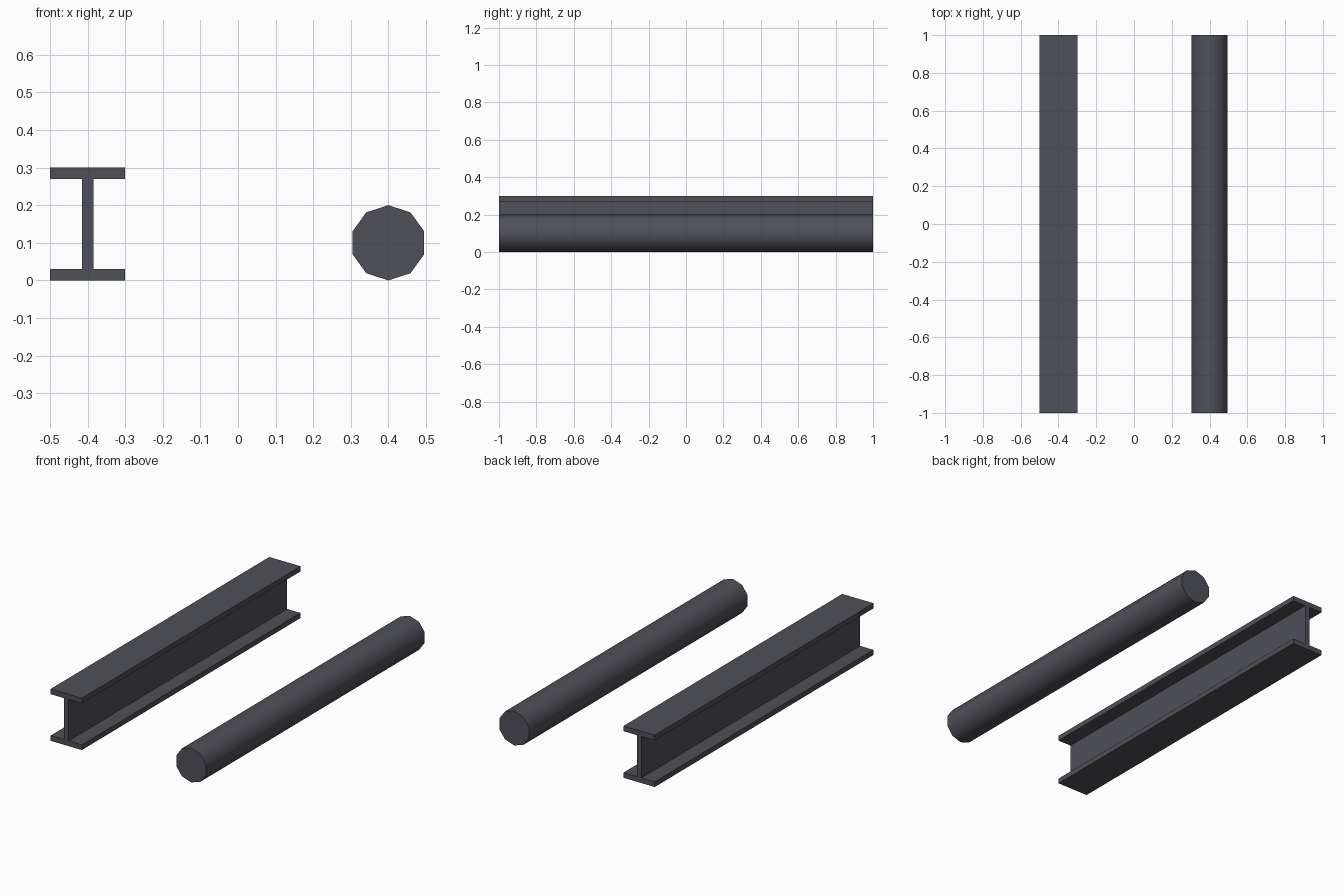
import bpy
import math

cube = bpy.data.objects.get("Cube")
if cube:
    bpy.data.objects.remove(cube, do_unlink=True)

LENGTH = 2.0

# Dark steel shared by both bars
steel = bpy.data.materials.new("dark_steel")
steel.use_nodes = True
color = (0.08, 0.08, 0.10, 1.0)
steel.diffuse_color = color
steel.node_tree.nodes["Principled BSDF"].inputs["Base Color"].default_value = color


def extrude_profile(name, profile, center_x):
    """Sweep a closed x/z profile along y."""
    n = len(profile)
    verts = [(center_x + x, y, z) for y in (-LENGTH / 2, LENGTH / 2) for x, z in profile]
    faces = [tuple(range(n)), tuple(reversed(range(n, 2 * n)))]
    faces += [(i, i + n, (i + 1) % n + n, (i + 1) % n) for i in range(n)]
    mesh = bpy.data.meshes.new(name)
    mesh.from_pydata(verts, [], faces)
    mesh.materials.append(steel)
    obj = bpy.data.objects.new(name, mesh)
    bpy.context.collection.objects.link(obj)
    return obj


# I-beam: right half of the section, mirrored to close the outline
flange, web, height, thick = 0.1, 0.015, 0.3, 0.03
half = [(flange, 0), (flange, thick), (web, thick),
        (web, height - thick), (flange, height - thick), (flange, height)]
section = half + [(-x, z) for x, z in reversed(half)]
extrude_profile("i_beam", section, -0.4)

# Round bar: ten sides with a corner at the top, smooth along its length
bpy.ops.mesh.primitive_cylinder_add(vertices=10, radius=0.1, depth=LENGTH,
                                    location=(0.4, 0, 0.1),
                                    rotation=(math.pi / 2, 0, 0))
bar = bpy.context.object
bar.name = "round_bar"
bar.data.materials.append(steel)
bpy.ops.object.shade_smooth_by_angle(angle=math.radians(45))
